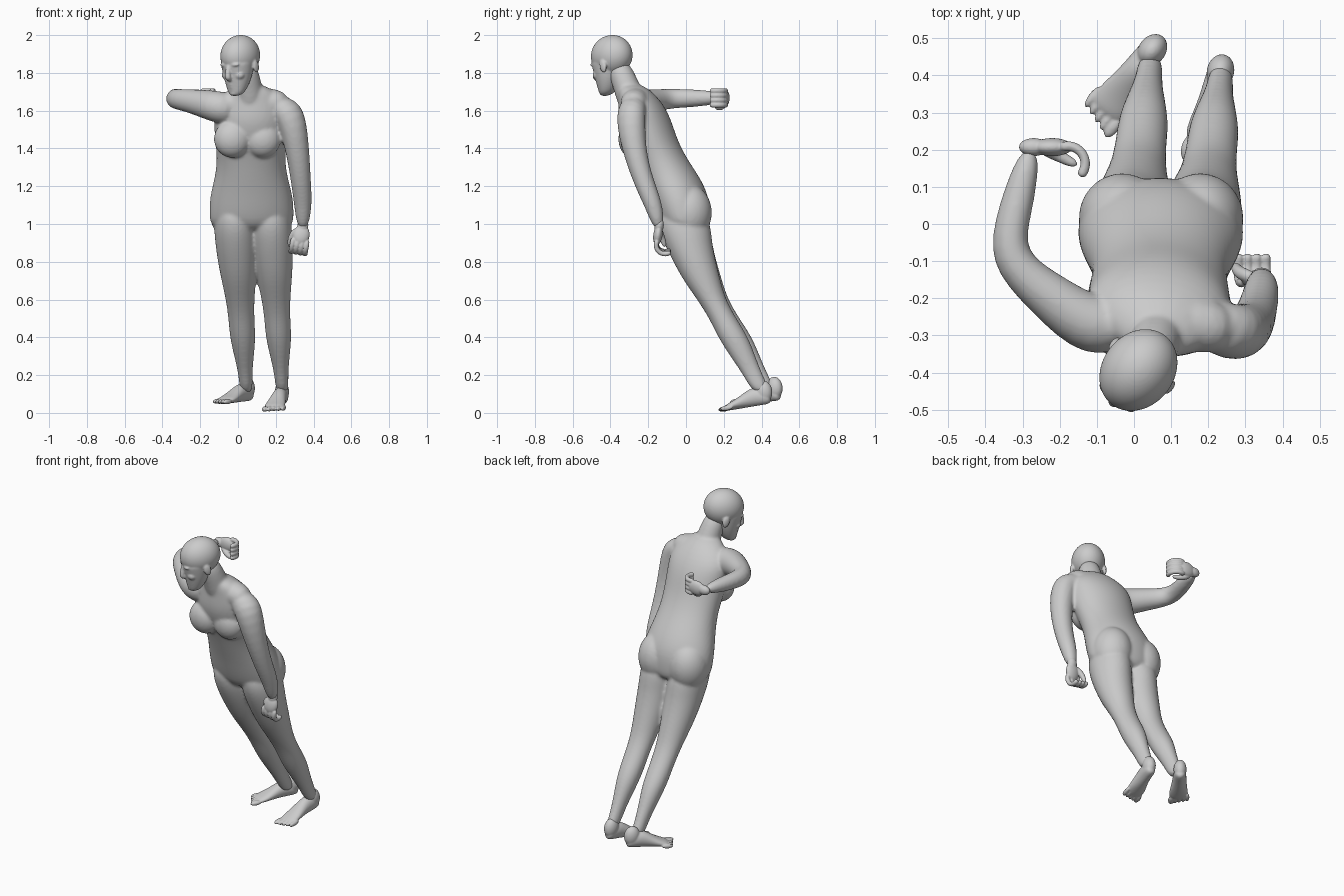
import bpy
import bmesh
from math import sin, cos, pi, radians
from mathutils import Vector, Matrix

cube = bpy.data.objects.get("Cube")
if cube:
    bpy.data.objects.remove(cube, do_unlink=True)

colour = (0.6, 0.6, 0.6, 1)
grey = bpy.data.materials.new("plain grey")
grey.use_nodes = True
grey.diffuse_color = colour
grey.node_tree.nodes["Principled BSDF"].inputs["Base Color"].default_value = colour

X_AXIS, Y_AXIS, Z_AXIS = Matrix.Identity(3)
SIDES = 16


def turn(degrees, axis):
    return Matrix.Rotation(radians(degrees), 4, axis)


def loft(shape, rings):
    """Skin rings given as (centre, half axis across, half axis deep)."""
    loops = []
    for centre, across, deep in rings:
        angles = [2 * pi * side / SIDES for side in range(SIDES)]
        loops.append([shape.verts.new(centre + across * cos(angle) + deep * sin(angle))
                      for angle in angles])
    for lower, upper in zip(loops, loops[1:]):
        for side in range(SIDES):
            after = (side + 1) % SIDES
            shape.faces.new((lower[side], lower[after], upper[after], upper[side]))
    shape.faces.new(reversed(loops[0]))
    shape.faces.new(loops[-1])


def tube(shape, points, radii, reference):
    """Skin a path with a round section square to its direction."""
    points = [Vector(point) for point in points]
    rings = []
    for index, (point, radius) in enumerate(zip(points, radii)):
        before = points[max(index - 1, 0)]
        after = points[min(index + 1, len(points) - 1)]
        along = (after - before).normalized()
        across = along.cross(reference).normalized()
        rings.append((point, across * radius, along.cross(across) * radius))
    loft(shape, rings)


def ball(shape, centre, size):
    place = Matrix.Translation(centre) @ Matrix.Diagonal(size).to_4x4()
    bmesh.ops.create_uvsphere(shape, u_segments=SIDES, v_segments=SIDES, radius=1, matrix=place)


def finish(name, shape, voxel, place=Matrix()):
    """Round off the overlapping shapes and fuse them into one smooth skin."""
    shape.transform(place)
    bmesh.ops.recalc_face_normals(shape, faces=shape.faces)
    mesh = bpy.data.meshes.new(name)
    shape.to_mesh(mesh)
    shape.free()
    mesh.materials.append(grey)
    mesh.shade_smooth()
    part = bpy.data.objects.new(name, mesh)
    bpy.context.scene.collection.objects.link(part)
    rounding = part.modifiers.new("rounding", 'SUBSURF')
    rounding.levels = rounding.render_levels = 2
    fuse = part.modifiers.new("fuse", 'REMESH')
    fuse.mode = 'VOXEL'
    fuse.voxel_size = voxel
    fuse.use_smooth_shade = True
    soften = part.modifiers.new("soften", 'SMOOTH')
    soften.iterations = 6


# Torso: level sections from crotch to neck, leaning forward and twisting
body = bmesh.new()
torso_lean = (0, -.02, -.04, -.085, -.14, -.19, -.22, -.24, -.3)
torso_width = (.22, .23, .225, .195, .183, .195, .2, .2, .07)
torso_depth = (.12, .15, .165, .16, .145, .145, .145, .115, .07)
rings = []
for level, (lean, width, depth) in enumerate(zip(torso_lean, torso_width, torso_depth)):
    twist = turn(-level, 'Z').to_3x3()
    centre = Vector((.073 - level * .001, lean, .95 + level / 10))
    rings.append((centre, twist @ X_AXIS * width, twist @ Y_AXIS * depth))
loft(body, rings)

# Breasts and buttocks
for side in (-1, 1):
    ball(body, (.05 + side * .08, -.28 + side * .005, 1.45), (.1, .075, .1))
    ball(body, (.073 + side * .105, .015, 1.06), (.12, .125, .15))

# Shoulder yoke and neck
tube(body, [(-.13, -.28, 1.62), (.07, -.25, 1.655), (.28, -.29, 1.63)], (.07, .08, .08), Z_AXIS)
tube(body, [(.07, -.27, 1.6), (.06, -.315, 1.73), (.03, -.37, 1.86)], (.085, .068, .066), X_AXIS)

# Legs: one profile, the right one set further back
leg_lean = (-.03, -.01, .01, .045, .085, .135, .195, .25, .3, .355, .405)
leg_width = (.09, .115, .113, .106, .093, .077, .07, .07, .053, .036, .036)
leg_depth = (.11, .145, .13, .115, .1, .077, .073, .082, .068, .052, .05)
for right in (0, 1):
    rings = []
    for level, (lean, width, depth) in enumerate(zip(leg_lean, leg_width, leg_depth)):
        drop = level / 10 - .2
        centre = Vector((.18 + drop * .07 - right * .19, lean + right * drop * .04, .9 - drop))
        rings.append((centre, X_AXIS * width, Y_AXIS * depth))
    loft(body, rings)

# Left arm hangs, right arm bends behind
arm_radii = (.08, .09, .064, .053, .049, .03)
tube(body, [(.17, -.25, 1.63), (.275, -.3, 1.62), (.315, -.28, 1.4), (.335, -.22, 1.21),
            (.345, -.17, 1.1), (.343, -.14, .97)], arm_radii, X_AXIS)
tube(body, [(-.01, -.25, 1.6), (-.11, -.29, 1.62), (-.24, -.185, 1.65), (-.35, -.09, 1.665),
            (-.32, .04, 1.665), (-.275, .21, 1.67)], arm_radii, Z_AXIS)
finish("body", body, .009)

# Head: skull, jaw and features, built facing forward, then nodded and turned
head = bmesh.new()
ball(head, (0, .01, .038), (.1, .122, .109))
jaw_sizes = (.036, .058, .073, .083, .09, .094)
loft(head, [(Vector((0, size - .112, level * .04 - .16)), X_AXIS * size, Y_AXIS * size)
            for level, size in enumerate(jaw_sizes)])
tube(head, [(0, -.1, .02), (0, -.115, -.02), (0, -.13, -.045), (0, -.1, -.068)],
     (.012, .014, .018, .014), X_AXIS)
for height, width in ((-.09, .024), (-.104, .021), (-.14, .024)):
    ball(head, (0, -.097, height), (width, .016, .01))
for side in (-1, 1):
    ball(head, (side * .033, -.09, .016), (.03, .018, .011))
    ball(head, (side * .04, -.075, -.045), (.032, .028, .026))
    ball(head, (side * .094, .01, -.02), (.011, .022, .035))
finish("head", head, .005,
       Matrix.Translation((.012, -.393, 1.852)) @ turn(-38, 'Z') @ turn(15, 'X'))


def make_hand(name, thumb, place):
    """Hand pointing down with the palm to +y and fingers half curled."""
    hand = bmesh.new()
    ball(hand, Vector(), (.03, .025, .04))
    ball(hand, (0, 0, -.05), (.046, .025, .055))
    for finger in range(4):
        point = Vector((thumb * (.038 - finger * .025), 0, -.07))
        path = [point]
        for joint in range(5):
            curl = radians(joint * 33 - 10)
            point = point + (Y_AXIS * sin(curl) - Z_AXIS * cos(curl)) * .028
            path.append(point)
        tube(hand, path, [.014] * len(path), X_AXIS)
    tube(hand, [(thumb * .02, 0, -.02), (thumb * .055, .02, -.06), (thumb * .05, .05, -.12)],
         (.02, .017, .013), X_AXIS)
    finish(name, hand, .0035, place)


make_hand("left_hand", -1,
          Matrix.Translation((.343, -.142, .99)) @ turn(10, 'Y') @ turn(-8, 'X'))
# The right hand points across the back with its palm toward the body
across_back = Matrix((-Z_AXIS, -Y_AXIS, -X_AXIS)).transposed().to_4x4()
make_hand("right_hand", 1, Matrix.Translation((-.27, .207, 1.668)) @ across_back)


def make_foot(name, inner, heel, pitch, yaw):
    """Foot pointing to -y from the heel, with an ankle and five toes."""
    foot = bmesh.new()
    widths = (.028, .038, .04, .047, .057, .052)
    heights = (.03, .05, .05, .036, .023, .015)
    loft(foot, [(Vector((0, index * -.052, height)), X_AXIS * width, Z_AXIS * height)
                for index, (width, height) in enumerate(zip(widths, heights))])
    ball(foot, (0, -.035, .07), (.038, .048, .06))
    for toe in range(5):
        width = .012 if toe else .018
        ball(foot, (inner * (.04 - toe * .023), toe * .008 - .268, .014), (width, .036, .014))
    finish(name, foot, .0045,
           Matrix.Translation(heel) @ turn(yaw, 'Z') @ turn(pitch, 'X'))


make_foot("left_foot", -1, (.243, .455, .049), 9, -13)
make_foot("right_foot", 1, (.073, .5, .064), 4, -37)
